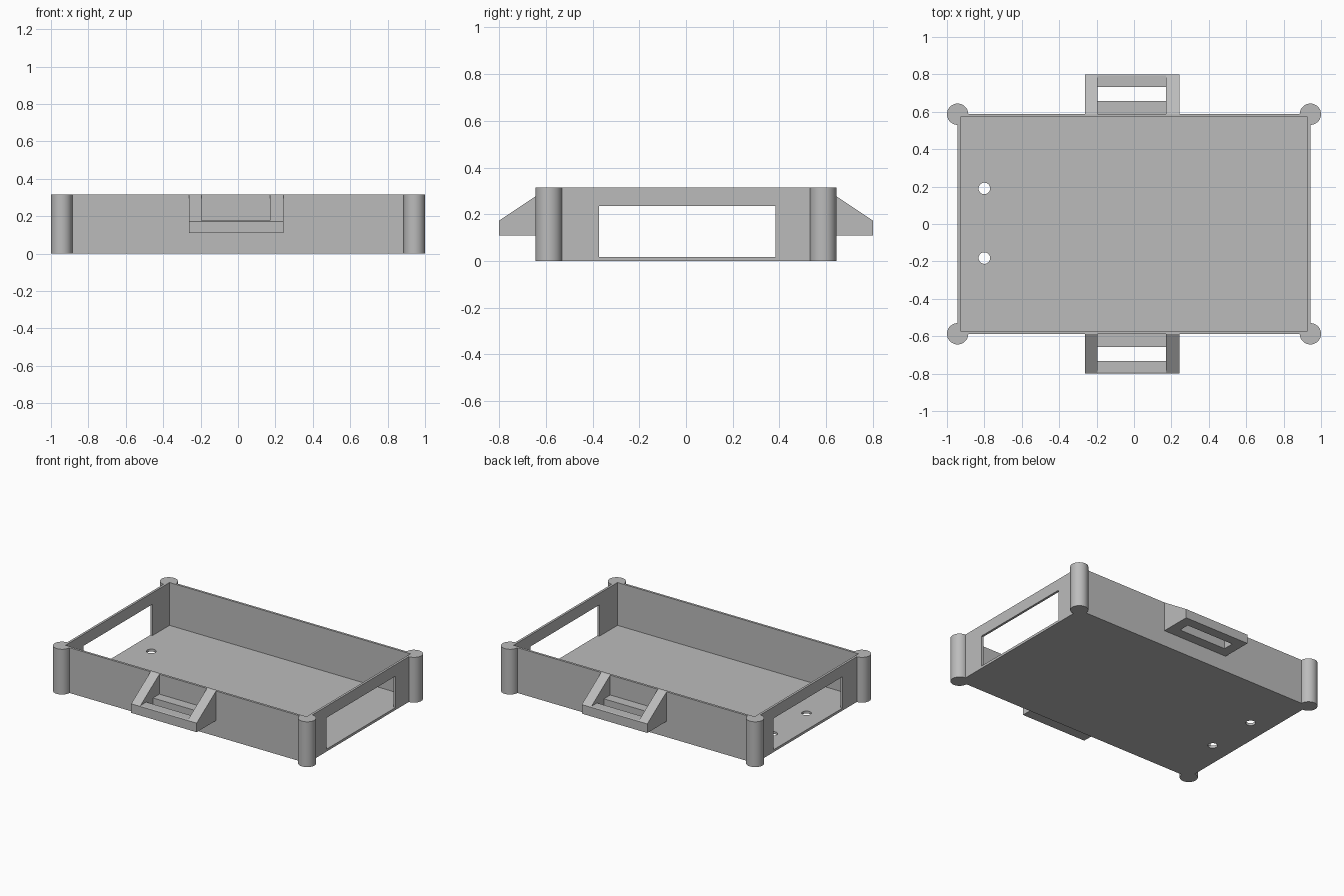
import bpy
import bmesh
from mathutils import Matrix

default = bpy.data.objects.get("Cube")
if default:
    bpy.data.objects.remove(default, do_unlink=True)

grey = bpy.data.materials.new("plain grey")
grey.use_nodes = True
colour = (0.5, 0.5, 0.5, 1)
grey.diffuse_color = colour
grey.node_tree.nodes["Principled BSDF"].inputs["Base Color"].default_value = colour

HEIGHT = 0.315
FLOOR = 0.017
HALF_X, HALF_Y = 0.943, 0.587
WALL = 0.016


def make_object(name, bm):
    bmesh.ops.recalc_face_normals(bm, faces=bm.faces[:])
    mesh = bpy.data.meshes.new(name)
    bm.to_mesh(mesh)
    bm.free()
    mesh.materials.append(grey)
    obj = bpy.data.objects.new(name, mesh)
    bpy.context.collection.objects.link(obj)
    return obj


def box(name, x, y, z):
    """Box from (min, max) pairs."""
    bm = bmesh.new()
    size = [b - a for a, b in (x, y, z)]
    centre = [(a + b) / 2 for a, b in (x, y, z)]
    matrix = Matrix.Translation(centre) @ Matrix.Diagonal((*size, 1))
    bmesh.ops.create_cube(bm, size=1, matrix=matrix)
    return make_object(name, bm)


def cylinder(name, x, y, z, radius, sides):
    bm = bmesh.new()
    bmesh.ops.create_cone(bm, cap_ends=True, segments=sides, radius1=radius,
                          radius2=radius, depth=z[1] - z[0],
                          matrix=Matrix.Translation((x, y, sum(z) / 2)))
    return make_object(name, bm)


def combine(target, tool, operation):
    """Apply a boolean and remove the tool object."""
    tool.hide_render = True
    mod = target.modifiers.new(operation, "BOOLEAN")
    mod.operation = operation
    mod.solver = "EXACT"
    mod.object = tool
    bpy.context.view_layer.objects.active = target
    bpy.ops.object.modifier_apply(modifier=mod.name)
    bpy.data.objects.remove(tool, do_unlink=True)


# Tray body with a round post at each corner
tray = box("tray", (-HALF_X, HALF_X), (-HALF_Y, HALF_Y), (0, HEIGHT))
for sx in (-1, 1):
    for sy in (-1, 1):
        post = cylinder("corner_post", sx * HALF_X, sy * HALF_Y, (0, HEIGHT), 0.057, 48)
        combine(tray, post, "UNION")

# Hollow interior, end windows and the two floor holes
inner_x, inner_y = HALF_X - WALL, HALF_Y - WALL
combine(tray, box("interior_cutter", (-inner_x, inner_x), (-inner_y, inner_y),
                  (FLOOR, 1)), "DIFFERENCE")
combine(tray, box("window_cutter", (-2, 2), (-0.372, 0.384),
                  (FLOOR, 0.235)), "DIFFERENCE")
for y in (-0.182, 0.19):
    combine(tray, cylinder("hole_cutter", -0.8, y, (-0.1, 0.1), 0.031, 32), "DIFFERENCE")


# Sloped bracket with an open middle and a slot through its base
def bracket(name, side):
    left, right = -0.262, 0.242
    inner = (-0.194, 0.172)
    profile = [(HALF_Y, 0.11), (0.8, 0.11), (0.8, 0.173), (HALF_Y, HEIGHT)]
    bm = bmesh.new()
    face = bm.faces.new([bm.verts.new((left, side * y, z)) for y, z in profile])
    extruded = bmesh.ops.extrude_face_region(bm, geom=[face])["geom"]
    verts = [v for v in extruded if isinstance(v, bmesh.types.BMVert)]
    bmesh.ops.translate(bm, verts=verts, vec=(right - left, 0, 0))
    obj = make_object(name, bm)

    def span(a, b):
        return tuple(sorted((side * a, side * b)))

    combine(obj, box("opening_cutter", inner, span(0.5, 0.9), (0.177, 1)), "DIFFERENCE")
    combine(obj, box("slot_cutter", inner, span(0.657, 0.732), (0, 1)), "DIFFERENCE")
    return obj


parts = [tray, bracket("front_bracket", -1), bracket("back_bracket", 1)]

# Smooth the round surfaces, keep the box edges sharp
for obj in bpy.context.selected_objects:
    obj.select_set(False)
for obj in parts:
    obj.select_set(True)
bpy.context.view_layer.objects.active = tray
bpy.ops.object.shade_smooth_by_angle(angle=0.5)
